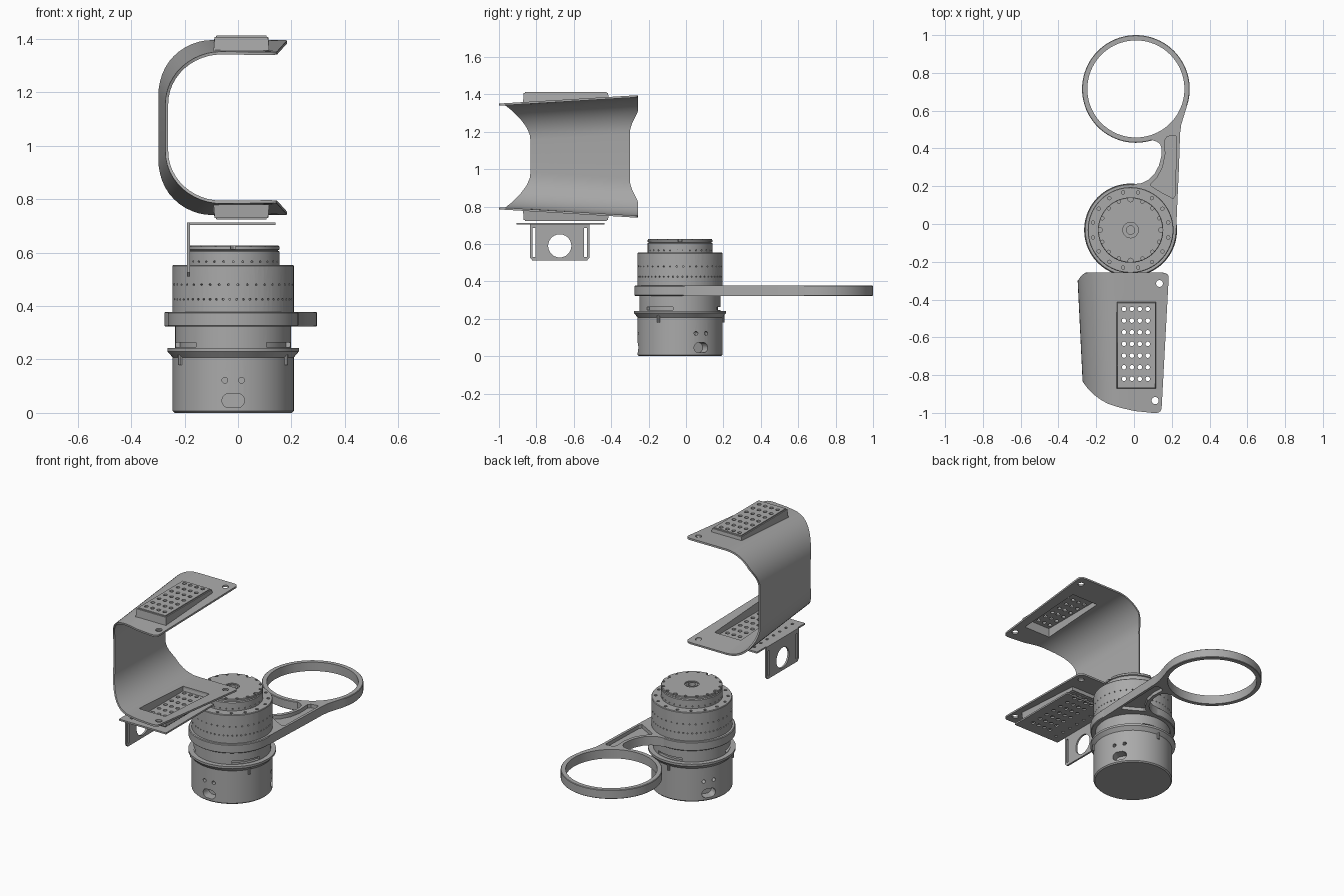
import bpy, bmesh
from math import sin, cos, pi, radians, sqrt
from mathutils import Matrix, Vector

if "Cube" in bpy.data.objects:
    bpy.data.objects.remove(bpy.data.objects["Cube"])

grey = bpy.data.materials.new("mid grey")
grey.diffuse_color = (0.4, 0.4, 0.4, 1)
grey.use_nodes = True
grey.node_tree.nodes["Principled BSDF"].inputs["Base Color"].default_value = grey.diffuse_color
MX, MY = -0.018, -0.032          # motor axis
ZC = 1.068                       # mid height of the curved guard


def finish(name, bm, smooth=True):
    me = bpy.data.meshes.new(name)
    bmesh.ops.recalc_face_normals(bm, faces=bm.faces)
    bm.to_mesh(me)
    bm.free()
    me.materials.append(grey)
    ob = bpy.data.objects.new(name, me)
    bpy.context.collection.objects.link(ob)
    if smooth:
        shade(ob)
    return ob


def shade(ob):
    bpy.ops.object.select_all(action='DESELECT')
    ob.select_set(True)
    bpy.context.view_layer.objects.active = ob
    bpy.ops.object.shade_smooth_by_angle(angle=radians(32))


def apply_mods(ob):
    dg = bpy.context.evaluated_depsgraph_get()
    me = bpy.data.meshes.new_from_object(ob.evaluated_get(dg))
    ob.modifiers.clear()
    ob.data = me


def cut(ob, bm):
    cutter = finish("cutter", bm, False)
    cutter.hide_render = True
    mod = ob.modifiers.new("cut", 'BOOLEAN')
    mod.operation, mod.solver, mod.object = 'DIFFERENCE', 'EXACT', cutter
    apply_mods(ob)
    bpy.data.objects.remove(cutter)
    shade(ob)


def circle(r, n=16, cx=0, cy=0, sx=0):
    """Circle, or a stadium when stretched sideways by sx."""
    pts = []
    for i in range(n):
        a = 2 * pi * (i + 0.5) / n
        pts.append((cx + r * cos(a) + (sx if cos(a) > 0 else -sx), cy + r * sin(a)))
    return pts


def prism(bm, pts, z0, z1, mat=Matrix()):
    lo = [bm.verts.new(mat @ Vector((x, y, z0))) for x, y in pts]
    hi = [bm.verts.new(mat @ Vector((x, y, z1))) for x, y in pts]
    bm.faces.new(lo[::-1])
    bm.faces.new(hi)
    for i in range(len(pts)):
        j = (i + 1) % len(pts)
        bm.faces.new((lo[i], lo[j], hi[j], hi[i]))


def radial(angle, z):
    """Frame whose local z points outward from the motor axis at a height."""
    return (Matrix.Translation((MX, MY, z)) @ Matrix.Rotation(angle, 4, 'Z')
            @ Matrix(((0, 0, 1, 0), (1, 0, 0, 0), (0, 1, 0, 0), (0, 0, 0, 1))))


def lathe(name, prof, cx=MX, cy=MY, closed=False, n=72):
    bm = bmesh.new()
    vs = [bm.verts.new((cx + r, cy, z)) for r, z in prof]
    es = [bm.edges.new((a, b)) for a, b in zip(vs, vs[1:])]
    if closed:
        es.append(bm.edges.new((vs[-1], vs[0])))
    bmesh.ops.spin(bm, geom=vs + es, cent=(cx, cy, 0), axis=(0, 0, 1), angle=2 * pi, steps=n)
    bmesh.ops.remove_doubles(bm, verts=bm.verts, dist=1e-5)
    return finish(name, bm)


# Hollow lower housing with flared rim, oval ports and screw holes
low = lathe("lower_housing", [(0, 0), (.220, 0), (.227, .007), (.227, .208), (.246, .230), (.246, .243),
                              (0, .243), (0, .20), (.21, .20), (.21, .015), (0, .015)])
bm = bmesh.new()
for k in range(3):
    a = radians(-90 + 120 * k)
    prism(bm, circle(.027, 20, sx=.015), .17, .30, radial(a, .046))
    for s in (-.031, .031):
        prism(bm, circle(.011, 12, s), .17, .30, radial(a, .122))
cut(low, bm)

# Latch ribs under the rim
bm = bmesh.new()
for k in range(3):
    prism(bm, circle(.009, 10), .18, .228, Matrix.Translation((
        MX + .228 * cos(radians(-30 + 120 * k)), MY + .228 * sin(radians(-30 + 120 * k)), 0)))
finish("latch_ribs", bm)

# Waist with curved slots
waist = lathe("waist", [(0, .24), (.217, .24), (.217, .34), (0, .34)])
bm = bmesh.new()
for k in range(3):
    arc = [radians(-55 + 120 * k + 5 * i) for i in range(10)]
    pts = [(MX + .24 * cos(a), MY + .24 * sin(a)) for a in arc]
    pts += [(MX + .2 * cos(a), MY + .2 * sin(a)) for a in arc[::-1]]
    prism(bm, pts, .246, .264)
cut(waist, bm)

# Upper housing with perforation rows and shoulder holes
up = lathe("upper_housing", [(0, .33), (.227, .33), (.227, .55), (.224, .554), (0, .554)])
bm = bmesh.new()
for n, z in ((40, .48), (56, .425)):
    for i in range(n):
        prism(bm, circle(.004, 6), .215, .24, radial(2 * pi * (i + .5) / n, z))
for i in range(16):
    a = 2 * pi * (i + .5) / 16
    prism(bm, circle(.009, 10, MX + .203 * cos(a), MY + .203 * sin(a)), .53, .57)
cut(up, bm)

# Top cap with rim notches, hub and centre bore
cap = lathe("top_cap", [(0, .55), (.173, .55), (.173, .604), (.166, .608), (.173, .611), (.173, .622),
                        (.170, .626), (.041, .626), (.041, .618), (.032, .618), (.032, .624),
                        (.022, .624), (.022, .585), (0, .585)])
bm = bmesh.new()
for i in range(16):
    a = 2 * pi * i / 16
    big = i % 4 == 0
    prism(bm, circle(.014 if big else .009, 10, MX + .163 * cos(a), MY + .163 * sin(a)), .613, .64)
for i in range(30):
    prism(bm, circle(.004, 6), .165, .19, radial(2 * pi * (i + .5) / 30, .566))
cut(cap, bm)

# Arm: clamp collar, open hoop and pocketed link
Z0, Z1 = .323, .378
HX, HY = .01, .715
lathe("clamp_collar", [(.2, Z0), (.240, Z0), (.244, Z0 + .004), (.244, Z1 - .004), (.240, Z1), (.2, Z1)],
      closed=True)
lathe("hoop", [(.257, Z0), (.282, Z0), (.285, Z0 + .003), (.285, Z1 - .003), (.282, Z1), (.257, Z1)],
      HX, HY, True, 80)
link = [(.19, -.03), (.224, -.02), (.229, .1), (.238, .3), (.244, .48), (.250, .525), (.262, .565), (.282, .63)]
link += [(HX + .268 * cos(radians(a)), HY + .268 * sin(radians(a))) for a in range(-24, -75, -8)]
link += [(.095, .444), (.122, .436), (.14, .42), (.147, .395), (.145, .36), (.132, .31), (.108, .264),
         (.075, .233), (.04, .216), (0, .211), (0, .17), (.1, .1)]
bm = bmesh.new()
prism(bm, link, Z0, Z1)
arm = finish("arm_link", bm)
pocket = [(.207, .135), (.217, .15), (.226, .46), (.218, .47), (.175, .463), (.163, .445), (.166, .37),
          (.152, .3), (.122, .245), (.088, .212), (.092, .2), (.15, .165)]
bm = bmesh.new()
prism(bm, pocket, .356, .4)
prism(bm, pocket, .3, .344)
cut(arm, bm)

# Curved guard: flaring C-shaped sheet
EDGE = [(-.275, -.82), (-.262, -.845), (-.24, -.875), (-.2, -.915), (-.15, -.948), (-.08, -.972),
        (0, -.99), (.1, -1), (.3, -1)]


def half_height(y):
    return .283 + .06 * (y + 1)


def front_edge(x):
    if x <= EDGE[0][0]:
        return EDGE[0][1]
    for (xa, ya), (xb, yb) in zip(EDGE, EDGE[1:]):
        if x <= xb:
            return ya + (yb - ya) * (x - xa) / (xb - xa)


def guard_point(s, y):
    """s = (kind, value): flat distance from the tip, or arc angle, upper half."""
    left, h, R = -.264 - .049 * (y + 1), half_height(y), .205
    if s[0] == 'flat':
        tip = .145 + .054 * (y + 1)
        return tip + (left + R - tip) * s[1], h
    return left + R - R * sin(s[1]), h - R + R * cos(s[1])


top = [('flat', t) for t in (0, .01, .03, .07, .12, .25, .4, .55, .7, .85)]
top += [('arc', pi / 2 * i / 12) for i in range(13)]
rows = [(s, 1) for s in top] + [(s, -1) for s in top[::-1]]
bm = bmesh.new()
grid = []
for s, sg in rows:
    xm = guard_point(s, -.9)[0]
    yf = front_edge(xm)
    yb = -.258 - .042 * min(1, max(0, (-.225 - xm) / .043)) ** 1.5
    if s[0] == 'flat':                       # rounded tip corners
        d, r = s[1] * .22, .026
        if d < r:
            c = r - sqrt(r * r - (r - d) ** 2)
            yf, yb = yf + c, yb - c
    line = []
    for j in range(9):
        y = yf + (yb - yf) * j / 8
        x, dz = guard_point(s, y)
        line.append(bm.verts.new((x, y, ZC + sg * dz)))
    grid.append(line)
for a, b in zip(grid, grid[1:]):
    for j in range(8):
        bm.faces.new((a[j], a[j + 1], b[j + 1], b[j]))
bm.normal_update()
me = bpy.data.meshes.new("curved_guard")
bm.to_mesh(me)
bm.free()
me.materials.append(grey)
guard = bpy.data.objects.new("curved_guard", me)
bpy.context.collection.objects.link(guard)
mod = guard.modifiers.new("thickness", 'SOLIDIFY')
mod.thickness, mod.offset = .011, -1
apply_mods(guard)


def rect(x0, x1, y0, y1):
    return [(x0, y0), (x1, y0), (x1, y1), (x0, y1)]


bm = bmesh.new()
prism(bm, rect(-.078, .103, -.858, -.427), .7, 1.45)          # tray openings
prism(bm, circle(.018, 20, .135, -.315), .6, 1.5)             # tip holes
prism(bm, circle(.019, 20, .112, -.935), .6, 1.5)
cut(guard, bm)


def perforations(bm, z0, z1):
    for i in range(4):
        for j in range(7):
            prism(bm, circle(.012, 12, -.053 + .042 * i, -.82 + .0617 * j), z0, z1)


# Perforated trays standing out of both guard leaves
for name, sg in (("upper_tray", 1), ("lower_tray", -1)):
    bm = bmesh.new()
    for inset, ztop in ((0, .345), (.012, .334)):
        lo, hi = [], []
        for x, y in rect(-.092 + inset, .117 - inset, -.872 + inset, -.413 - inset):
            lo.append(bm.verts.new((x, y, ZC + sg * (half_height(y) - .008))))
            tx, ty = x + (.005 if x < 0 else -.005), y + (.005 if y < -.6 else -.005)
            hi.append(bm.verts.new((tx, ty, ZC + sg * ztop)))
        bm.faces.new(hi)
        for i in range(4):
            bm.faces.new((lo[i], lo[(i + 1) % 4], hi[(i + 1) % 4], hi[i]))
        if inset:
            for i in range(4):
                k = (i + 1) % 4
                bm.faces.new((outer[i], outer[k], lo[k], lo[i]))
        else:
            outer = lo
            rim = [e for f in bm.faces for e in f.edges if not any(v in lo for v in e.verts)]
            bmesh.ops.bevel(bm, geom=list(set(rim)), offset=.006, segments=2, affect='EDGES')
            outer = [min(bm.verts, key=lambda v: (v.co - Vector((x, y, ZC + sg * (half_height(y) - .008)))).length)
                     for x, y in rect(-.092, .117, -.872, -.413)]
    tray = finish(name, bm)
    bm = bmesh.new()
    perforations(bm, *sorted((ZC + sg * .31, ZC + sg * .37)))
    cut(tray, bm)

# Mounting bracket: perforated shelf and drop plate with round window and slots
bm = bmesh.new()
prism(bm, rect(-.182, .14, -.905, -.435), .703, .713)
shelf = finish("bracket_shelf", bm)
bm = bmesh.new()
perforations(bm, .69, .73)
for j in range(7):
    prism(bm, circle(.009, 10, -.13, -.855 + .0617 * j), .69, .73)
cut(shelf, bm)

side = Matrix(((0, 0, 1, 0), (1, 0, 0, 0), (0, 1, 0, 0), (0, 0, 0, 1)))
bm = bmesh.new()
prism(bm, [(-.833, .713), (-.833, .525), (-.82, .511), (-.53, .511), (-.517, .525), (-.517, .713)],
      -.190, -.179, side)
drop = finish("bracket_drop_plate", bm)
bm = bmesh.new()
prism(bm, circle(.062, 32, -.675, .59), -.25, -.1, side)
for y in (-.813, -.537):
    prism(bm, rect(y - .008, y + .008, .53, .685), -.25, -.1, side)
cut(drop, bm)
